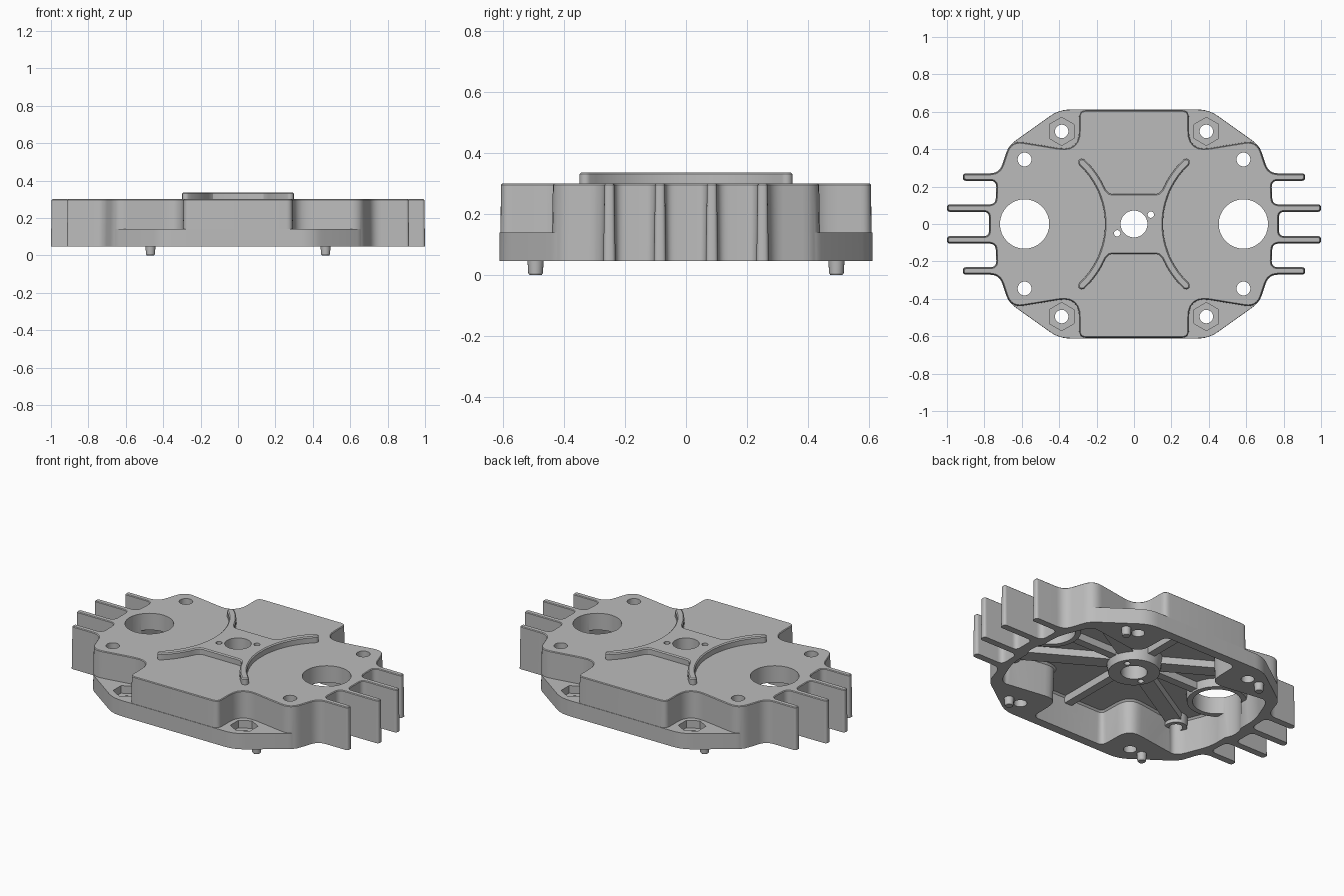
import bpy, bmesh
from math import sin, cos, pi, radians
from mathutils import Vector

cube = bpy.data.objects.get("Cube")
if cube:
    bpy.data.objects.remove(cube, do_unlink=True)

GREY = (0.5, 0.5, 0.5, 1)
metal = bpy.data.materials.new("cast_grey")
metal.use_nodes = True
metal.diffuse_color = GREY
metal.node_tree.nodes["Principled BSDF"].inputs["Base Color"].default_value = GREY

SIGNS = [(1, 1), (-1, 1), (-1, -1), (1, -1)]


def four_way(q):
    """Mirror a quarter outline (right to back) into a closed loop."""
    out = []
    for sx, sy in SIGNS:
        part = [(p[0] * sx, p[1] * sy, *p[2:]) for p in q]
        out += part if sx * sy > 0 else part[::-1]
    return out


def rounded(corners, steps=6):
    """Soften each (x, y, trim) corner with a small curve."""
    out, n = [], len(corners)
    for i, (x, y, t) in enumerate(corners):
        c = Vector((x, y))
        a, b = (Vector(corners[(i + k) % n][:2]) - c for k in (-1, 1))
        a, b = c + a.normalized() * t, c + b.normalized() * t
        for k in range(steps + 1):
            u = k / steps
            out.append(a * (1 - u) ** 2 + c * 2 * u * (1 - u) + b * u * u)
    return out


def circle(x, y, r, n=32, start=0.0):
    return [Vector((x + r * cos(start + 2 * pi * i / n),
                    y + r * sin(start + 2 * pi * i / n))) for i in range(n)]


def inset(pts, d):
    out, n = [], len(pts)
    for i, p in enumerate(pts):
        a = (p - pts[i - 1]).normalized()
        b = (pts[(i + 1) % n] - p).normalized()
        m = Vector((-a.y - b.y, a.x + b.x)).normalized()
        out.append(p + m * d / max(0.5, m.dot(Vector((-a.y, a.x)))))
    return out


def prism(name, pts, levels):
    """Solid from an outline with (height, inset) levels, bottom to top."""
    bm = bmesh.new()
    rings = [[bm.verts.new((p.x, p.y, z)) for p in inset(pts, d)] for z, d in levels]
    bm.faces.new(rings[0][::-1])
    bm.faces.new(rings[-1])
    n = len(pts)
    for lo, hi in zip(rings, rings[1:]):
        for i in range(n):
            j = (i + 1) % n
            bm.faces.new((lo[i], lo[j], hi[j], hi[i]))
    me = bpy.data.meshes.new(name)
    bm.to_mesh(me)
    bm.free()
    me.materials.append(metal)
    ob = bpy.data.objects.new(name, me)
    bpy.context.collection.objects.link(ob)
    return ob


def activate(ob):
    bpy.ops.object.select_all(action='DESELECT')
    ob.select_set(True)
    bpy.context.view_layer.objects.active = ob


def combine(body, other, op):
    activate(body)
    m = body.modifiers.new("cut", 'BOOLEAN')
    m.operation, m.object, m.solver = op, other, 'EXACT'
    bpy.ops.object.modifier_apply(modifier=m.name)
    bpy.data.objects.remove(other, do_unlink=True)


# Main casting outline with cooling fins on both ends
casting = rounded(four_way([
    (.775, .065, .03), (1.0, .065, .018), (1.0, .105, .018), (.74, .105, .035),
    (.735, .231, .035), (.915, .231, .018), (.915, .271, .018), (.72, .271, .05),
    (.66, .45, .07), (.295, .39, .11), (.295, .61, .04)]))
body = prism("housing", casting, [(.047, 0), (.296, .004), (.3, .008)])

# Low corner ledges
ledge = rounded(four_way([(.67, .42, .04), (.40, .612, .06)]))
combine(body, prism("ledge", ledge, [(.047, 0), (.14, .001)]), 'UNION')

# Hollow underside
cavity = rounded(four_way([
    (.70, .19, .06), (.62, .39, .06), (.25, .335, .09), (.245, .56, .04)]))
combine(body, prism("cavity", cavity, [(0, 0), (.24, .008), (.25, .018)]), 'DIFFERENCE')

# Broad ribs under the roof, running out from the hub
for x, y, w in [(.73, 0, .03), (0, .58, .03), (.585, .345, .05), (.585, -.345, .05)]:
    d = Vector((x, y))
    side = Vector((-y, x)).normalized() * w
    bar = [-d - side, d - side, d + side, -d + side]
    combine(body, prism("rib", bar, [(.21, .006), (.27, 0)]), 'UNION')

# Bosses around the bores, then the central hub
for s in (1, -1):
    combine(body, prism("bore_boss", circle(.585 * s, 0, .168), [(.2, .005), (.272, 0)]), 'UNION')
for sx, sy in SIGNS:
    combine(body, prism("screw_boss", circle(.585 * sx, .345 * sy, .065), [(.19, .004), (.274, 0)]), 'UNION')
combine(body, prism("hub", circle(0, 0, .16), [(.165, .02), (.276, 0)]), 'UNION')


# Raised cross on the roof, with arms that curve around the large bores
def polar(r, a):
    return (.585 - r * cos(a), r * sin(a))


END = radians(47)
tip = polar(.45, END)
arm = [polar(.43, END * i / 12) for i in range(1, 12)]
arm += [(tip[0] + .02 * cos(t), tip[1] + .02 * sin(t))
        for t in (-END + pi * i / 8 for i in range(9))]
arm += [polar(.47, radians(a)) for a in range(44, 22, -3)]
arm += [(.135, .165), (.115, .16)]
cross = [Vector(p) for p in four_way(arm)]
combine(body, prism("raised_cross", cross, [(.28, 0), (.331, 0), (.337, .006)]), 'UNION')

# Through holes and hexagonal nut pockets
holes = [(0, 0, .072), (.09, .05, .017), (-.09, -.05, .017)]
holes += [(.585 * s, 0, .132) for s in (1, -1)]
for sx, sy in SIGNS:
    holes += [(.585 * sx, .345 * sy, .037), (.387 * sx, .495 * sy, .036)]
    pocket = circle(.387 * sx, .495 * sy, .075, 6, pi / 2)
    combine(body, prism("nut_pocket", pocket, [(.095, 0), (.2, 0)]), 'DIFFERENCE')
for x, y, r in holes:
    combine(body, prism("bore", circle(x, y, r), [(0, 0), (.5, 0)]), 'DIFFERENCE')

# Locating pins on the underside
parts = [body]
for sx, sy in SIGNS:
    where = ("left" if sx > 0 else "right") + ("_back" if sy > 0 else "_front")
    parts.append(prism("locating_pin_" + where, circle(.468 * sx, .493 * sy, .028, 20),
                       [(0, .008), (.006, .004), (.07, 0)]))

for ob in parts:
    activate(ob)
    bpy.ops.object.shade_smooth_by_angle(angle=radians(30))
